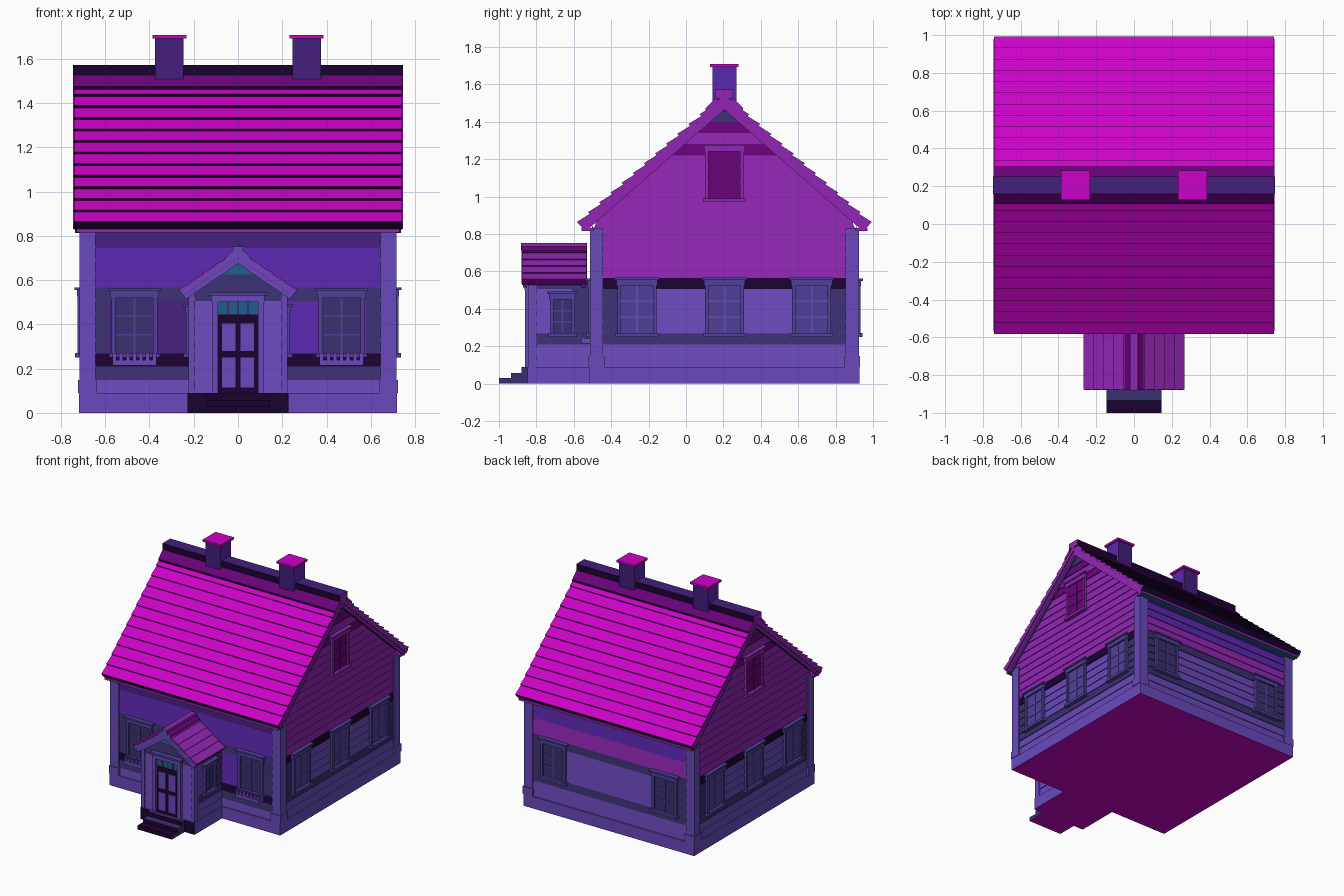
import bpy, bmesh, math
from mathutils import Matrix

cube = bpy.data.objects.get("Cube")
if cube:
    bpy.data.objects.remove(cube)

PALETTE = dict(magenta="CC02C8", lilac="6A4ABC", slate="3A3070", indigo="5A28AE",
               orchid="9226B4", black="1C0230", violet="441E7C",
               plum="6A027A", teal="1E5E88", dusk="50409A")


def linear(hex_pair):
    c = int(hex_pair, 16) / 255
    return c / 12.92 if c < 0.04 else ((c + 0.055) / 1.055) ** 2.4


MATERIALS = {}
for label, code in PALETTE.items():
    mat = bpy.data.materials.new(label)
    mat.use_nodes = True
    rgba = [linear(code[i:i + 2]) for i in (0, 2, 4)] + [1]
    mat.diffuse_color = rgba
    mat.node_tree.nodes["Principled BSDF"].inputs["Base Color"].default_value = rgba
    MATERIALS[label] = mat


class Part:
    """Collects coloured solids and turns them into one object."""

    def __init__(self, name, frame=Matrix()):
        self.name, self.frame, self.bm, self.used = name, frame, bmesh.new(), []

    def face(self, verts, colour):
        if colour not in self.used:
            self.used.append(colour)
        self.bm.faces.new(verts).material_index = self.used.index(colour)

    def loft(self, low, high, sides, low_colour, high_colour):
        a = [self.bm.verts.new(p) for p in low]
        b = [self.bm.verts.new(p) for p in high]
        n = len(a)
        if isinstance(sides, str):
            sides = [sides] * n
        self.face(a[::-1], low_colour)
        self.face(b, high_colour)
        for i in range(n):
            j = (i + 1) % n
            self.face((a[i], a[j], b[j], b[i]), sides[i])

    def box(self, x, y, z, colour, front=None, top=None, bottom=None, ends=None):
        quad = [(x[0], y[0]), (x[1], y[0]), (x[1], y[1]), (x[0], y[1])]
        low, high = [[(*p, h) for p in quad] for h in z]
        if z[0] == 0:
            bottom = "magenta"
        f, e = front or colour, ends or colour
        self.loft(low, high, [f, e, f, e], bottom or colour, top or colour)

    def prism(self, profile, x, sides, end):
        low, high = [[(h, *p) for p in profile] for h in x]
        self.loft(low, high, sides, end, end)

    def board(self, low_u, high_u, z, colour):
        # one lapped siding board, thicker along its lower edge
        (a, b), (c, d) = low_u, high_u
        self.loft([(a, -.01, z[0]), (b, -.01, z[0]), (b, 0, z[0]), (a, 0, z[0])],
                  [(c, -.004, z[1]), (d, -.004, z[1]), (d, 0, z[1]), (c, 0, z[1])],
                  colour, colour, colour)

    def done(self):
        bmesh.ops.recalc_face_normals(self.bm, faces=self.bm.faces[:])
        self.bm.transform(self.frame)
        mesh = bpy.data.meshes.new(self.name)
        self.bm.to_mesh(mesh)
        self.bm.free()
        for colour in self.used:
            mesh.materials.append(MATERIALS[colour])
        bpy.context.collection.objects.link(bpy.data.objects.new(self.name, mesh))


def facing(x, y, degrees):
    return Matrix.Translation((x, y, 0)) @ Matrix.Rotation(math.radians(degrees), 4, "Z")


MID, HALF_X, HALF_Y, PITCH, BASE = .205, .70, .703, .0595, .09
FRONT, BACK = facing(0, MID - HALF_Y, 0), facing(0, MID + HALF_Y, 180)
RIGHT, LEFT = facing(HALF_X, MID, 90), facing(-HALF_X, MID, -90)
PORCH_FRONT = facing(0, -.83, 0)


def siding(name, frame, half, top, colours, middle):
    """Boards from the plinth up; half(z) is the wall's half width at a height."""
    part = Part(name, frame)
    for i, colour in enumerate(colours):
        z = (BASE + i * PITCH, min(BASE + (i + 1) * PITCH, top))
        if 3 <= i <= 6:
            for a, b, shade in middle:
                part.board((a, b), (a, b), z, shade)
        else:
            a, b = half(z[0]), max(half(z[1]), .002)
            part.board((-a, a), (-b, b), z, colour)
    part.done()


def window(name, frame, u, z, half, trim="dusk", glass="slate", bars="dusk", planter=False):
    part = Part(name, frame @ Matrix.Translation((u, 0, 0)))
    low, high = z
    pane = half - .015
    part.box((-pane, pane), (-.014, 0), z, glass)
    for s in (-1, 1):
        part.box(sorted((s * pane, s * (half + .004))), (-.026, 0), z, trim)
    part.box((-.005, .005), (-.019, 0), z, bars)
    for k in (1, 2):
        h = low + (high - low) * k / 3
        part.box((-pane, pane), (-.018, 0), (h - .004, h + .004), bars)
    # header, cap and sill
    part.box((-half - .01, half + .01), (-.028, 0), (high, high + .03), trim)
    part.box((-half - .02, half + .02), (-.038, 0), (high + .03, high + .042), trim)
    part.box((-half - .015, half + .015), (-.036, 0), (low - .02, low), trim)
    if planter:
        part.box((-half, half), (-.06, 0), (low - .055, low - .03), "lilac")
        for k in range(7):
            c = (k - 3) * half * .3
            part.box((c - .009, c + .009), (-.058, -.048), (low - .03, low), "lilac")
    part.done()


def gable_roof(name, frame, span, eave, ridge, x, courses, lip, colour, edge, verge, depth):
    """Lapped courses over a deck, with barge boards at both ends."""
    slope = (ridge - eave) / span
    length = math.hypot(1, slope)
    out = (-slope / length, 1 / length)

    def at(t, lift=0):
        return (-span * (1 - t) + out[0] * lift, eave + (ridge - eave) * t + out[1] * lift)

    def under(a, b):
        # a strip hung below the deck line, cut square at the eave
        return [(-span + a * .5, eave + a * .5 * slope - a), (0, ridge - a),
                (0, ridge - b), (-span + b * .5, eave + b * .5 * slope - b)]

    for side, turn in (("front", 0), ("back", 180)):
        part = Part(f"{name}_{side}_slope", frame @ Matrix.Rotation(math.radians(turn), 4, "Z"))
        part.prism(under(0, depth * .6), x, ["plum", "plum", "teal", edge], "orchid")
        for i in range(courses):
            a, b = i / courses, (i + 1) / courses
            part.prism([at(a), at(a, lip), at(b, lip * .35), at(b)], x,
                       [edge, colour, colour, "plum"], "orchid")
        for s in (-1, 1):
            tip = x[1] + .003
            part.prism(under(0, depth * .5), sorted((s * (tip - .02), s * tip)), verge, verge)
            part.prism(under(depth * .45, depth), sorted((s * (tip - .03), s * (tip - .008))), verge, verge)
        part.done()


# House core and plinth
core = Part("house_core")
core.prism([(MID - HALF_Y, .002), (MID + HALF_Y, .002), (MID + HALF_Y, .83), (MID, 1.46),
            (MID - HALF_Y, .83)], (-HALF_X, HALF_X), ["magenta"] + ["slate"] * 4, "orchid")
core.done()
plinth = Part("plinth", facing(0, MID, 0))
plinth.box((-.718, .718), (-HALF_Y - .02, HALF_Y + .02), (0, BASE), "lilac")
plinth.done()

# Corner posts with pedestals
posts = Part("corner_posts", facing(0, MID, 0))
for sx in (-1, 1):
    for sy in (-1, 1):
        for grow, z in ((0, (BASE, .83)), (.006, (BASE, .148))):
            posts.box(sorted((sx * (.645 - grow), sx * (.717 + grow))),
                      sorted((sy * (.648 - grow), sy * (.719 + grow))), z, "lilac")
posts.done()

# Siding on the four walls
long_half, gable_half = lambda z: HALF_X, lambda z: min(HALF_Y, (1.465 - z) / .877)
siding("front_siding", FRONT, long_half, .84,
       ["lilac", "slate", "black"] + [""] * 4 + ["slate"] + ["indigo"] * 3 + ["violet"] * 2,
       [(-.7, -.58, "slate"), (-.58, 0, "violet"), (0, .58, "indigo"), (.58, .7, "slate")])
siding("back_siding", BACK, long_half, .84,
       ["lilac"] * 2 + ["slate"] + [""] * 4 + ["slate"] + ["orchid"] * 2 + ["indigo"] * 3,
       [(-.7, -.4, "slate"), (-.4, .4, "lilac"), (.4, .7, "slate")])
for label, frame in (("right", RIGHT), ("left", LEFT)):
    siding(f"{label}_siding", frame, gable_half, 1.46,
           ["lilac"] * 2 + ["slate"] + [""] * 4 + ["black"] + ["orchid"] * 11
           + ["plum", "orchid", "plum", "slate"],
           [(-HALF_Y, -.5, "slate"), (-.5, .5, "lilac"), (.5, HALF_Y, "slate")])
    for k in (-1, 0, 1):
        window(f"{label}_window_{k + 2}", frame, k * .467, (.27, .525), .1, glass="dusk", bars="lilac")
    window(f"{label}_attic_window", frame, 0, (.99, 1.24), .1, "orchid", "plum", "plum")
for s, label in ((-1, "a"), (1, "b")):
    window(f"front_window_{label}", FRONT, s * .468, (.27, .52), .1, planter=True)
    window(f"back_window_{label}", BACK, s * .468, (.27, .52), .1)

# Main roof, eave boards, ridge and chimneys
gable_roof("main_roof", facing(0, MID, 0), .775, .85, 1.53, (-.742, .742), 13, .02,
           "magenta", "black", "orchid", .065)
eaves = Part("eave_boards", facing(0, MID, 0))
ridge = Part("ridge", facing(0, MID, 0))
for s in (-1, 1):
    eaves.box((-.73, .73), sorted((s * .70, s * .765)), (.815, .832), "orchid", bottom="teal")
    ridge.prism([(s * .1, 1.45), (s * .1, 1.474), (s * .04, 1.533), (s * .04, 1.5)], (-.744, .744),
                ["black", "plum", "plum", "plum"], "orchid")
ridge.box((-.746, .746), (-.047, .047), (1.525, 1.572), "black", top="violet", ends="orchid")
eaves.done()
ridge.done()
for s, label in ((-1, "right"), (1, "left")):
    chimney = Part(f"{label}_chimney", facing(s * .31, MID, 0))
    chimney.box((-.064, .064), (-.064, .064), (1.42, 1.695), "violet", ends="indigo")
    chimney.box((-.077, .077), (-.077, .077), (1.692, 1.708), "magenta")
    chimney.done()

# Porch body, siding and windows
porch = Part("porch_body")
porch.box((-.21, .21), (-.83, -.49), (.002, .55), "lilac", bottom="magenta")
porch.box((-.228, .228), (-.848, -.49), (0, BASE), "lilac", front="black")
for s in (-1, 1):
    porch.box(sorted((s * .195, s * .224)), (-.845, -.80), (BASE, .55), "lilac")
porch.done()
porch_half = lambda z: min(.21, max(0, (.69 - z) / .69))
siding("porch_front_siding", PORCH_FRONT, porch_half, .69,
       ["lilac"] * 3 + [""] * 4 + ["slate"] * 2 + ["teal"] * 2, [(-.21, .21, "lilac")])
for s, label in ((1, "left"), (-1, "right")):
    frame = facing(s * .21, -.66, s * 90)
    siding(f"porch_{label}_siding", frame, lambda z: .165, .55,
           ["lilac"] * 2 + ["slate"] + [""] * 4 + ["slate"],
           [(*sorted((-s * .165, s * .05)), "lilac"), (*sorted((s * .05, s * .165)), "slate")])
    window(f"porch_{label}_window", frame, 0, (.27, .45), .063)

# Porch roof and ridge
gable_roof("porch_roof", facing(0, -.705, 90), .262, .55, .73, (-.172, .172), 5, .011,
           "orchid", "plum", "lilac", .055)
cap = Part("porch_ridge", facing(0, -.705, 90))
for s in (-1, 1):
    cap.prism([(s * .05, .69), (s * .05, .712), (s * .018, .737), (s * .018, .71)],
              (-.175, .175), "plum", "lilac")
cap.box((-.177, .177), (-.022, .022), (.715, .752), "orchid", ends="lilac")
cap.done()

# Door with panels, transom and surround
door = Part("front_door", PORCH_FRONT)
door.box((-.092, .092), (-.016, 0), (BASE, .445), "black")
for s in (-1, 1):
    for z in ((.115, .25), (.28, .405)):
        door.box(sorted((s * .012, s * .072)), (-.021, 0), z, "lilac")
    door.box(sorted((s * .09, s * .118)), (-.03, 0), (BASE, .52), "lilac")
door.box((-.09, .09), (-.015, 0), (.445, .5), "teal")
for u in (-.045, 0, .045):
    door.box((u - .004, u + .004), (-.019, 0), (.445, .5), "slate")
door.box((-.12, .12), (-.034, 0), (.5, .53), "lilac")
door.box((-.13, .13), (-.045, 0), (.53, .545), "dusk")
door.done()

# Entrance steps
steps = Part("entrance_steps")
steps.box((-.145, .145), (-1, -.9), (0, .03), "slate", front="black", top="black")
steps.box((-.145, .145), (-.935, -.84), (0, .058), "slate", front="black")
steps.box((-.145, .145), (-.88, -.83), (0, BASE), "slate", front="black")
steps.done()
